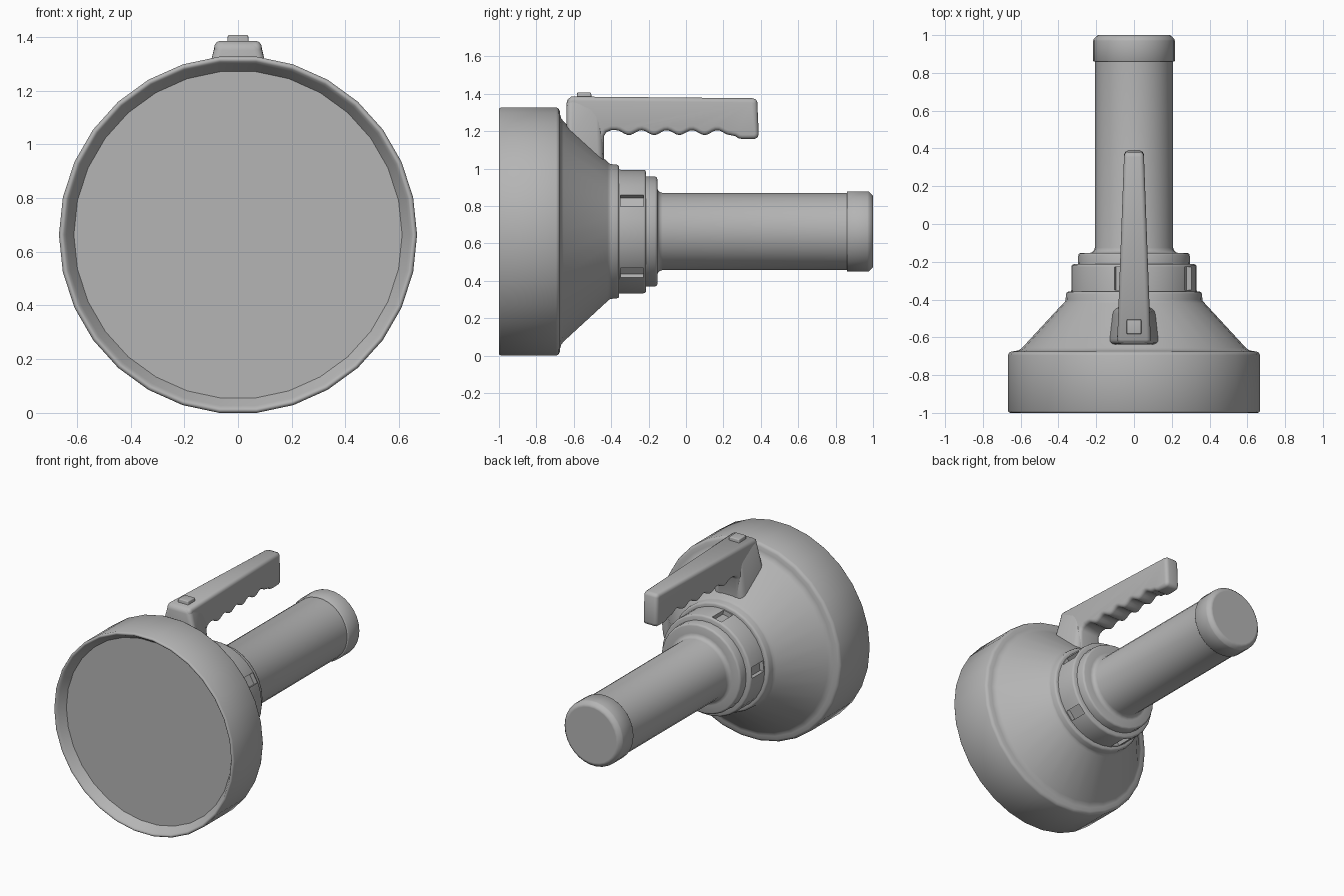
import bpy, bmesh
from math import sin, cos, pi, radians

if "Cube" in bpy.data.objects:
    bpy.data.objects.remove(bpy.data.objects["Cube"])

SIDES = 30
R = 0.667
CZ = R * cos(pi / SIDES)      # height of the lamp axis

# Mid grey finish shared by all parts
grey = bpy.data.materials.new("mid_grey")
grey.diffuse_color = (0.46, 0.46, 0.46, 1)
grey.use_nodes = True
grey.node_tree.nodes["Principled BSDF"].inputs["Base Color"].default_value = grey.diffuse_color


def finish(bm, name, angle=35):
    bmesh.ops.recalc_face_normals(bm, faces=bm.faces[:])
    me = bpy.data.meshes.new(name)
    bm.to_mesh(me)
    bm.free()
    me.materials.append(grey)
    ob = bpy.data.objects.new(name, me)
    bpy.context.collection.objects.link(ob)
    bpy.ops.object.select_all(action='DESELECT')
    ob.select_set(True)
    bpy.context.view_layer.objects.active = ob
    bpy.ops.object.shade_smooth_by_angle(angle=radians(angle))
    return ob


def lathe(profile, cap_start=False, cap_end=False):
    """Revolve (y, radius) points around the lamp axis; returns bmesh and face grid."""
    bm = bmesh.new()
    rings = []
    for y, r in profile:
        rings.append([bm.verts.new((r * cos(2 * pi * i / SIDES), y,
                                    CZ + r * sin(2 * pi * i / SIDES))) for i in range(SIDES)])
    grid = []
    for a, b in zip(rings, rings[1:]):
        grid.append([bm.faces.new((a[i], a[(i + 1) % SIDES], b[(i + 1) % SIDES], b[i]))
                     for i in range(SIDES)])
    if cap_start:
        bm.faces.new(rings[0])
    if cap_end:
        bm.faces.new(rings[-1])
    return bm, grid


# Lamp head: recessed lens seat, rim, drum, cone and rear collar
bm, _ = lathe([(-0.94, 0.61), (-0.985, 0.64), (-0.996, 0.648), (-1.0, 0.655), (-0.998, 0.662),
               (-0.99, R), (-0.695, R), (-0.682, 0.662), (-0.675, 0.648), (-0.672, 0.625),
               (-0.667, 0.608), (-0.655, 0.592),
               (-0.42, 0.375), (-0.41, 0.365), (-0.40, 0.362), (-0.37, 0.36),
               (-0.36, 0.355), (-0.357, 0.345), (-0.357, 0.28)], cap_end=True)
finish(bm, "lamp_head", 60)

# Lens disc
bm, _ = lathe([(-0.942, 0.615), (-0.93, 0.615)], True, True)
finish(bm, "lens")

# Locking ring with five pockets
bm, grid = lathe([(-0.36, 0.28), (-0.36, 0.333), (-0.35, 0.332), (-0.227, 0.332),
                  (-0.218, 0.329), (-0.213, 0.32), (-0.213, 0.27)], True, True)
pockets = [grid[2][(2 + 6 * k) % SIDES] for k in range(5)]
ext = bmesh.ops.extrude_discrete_faces(bm, faces=pockets)
for f in ext["faces"]:
    c = f.calc_center_median()
    rad = ((c.x ** 2) + (c.z - CZ) ** 2) ** 0.5
    for v in f.verts:
        v.co.x -= 0.03 * c.x / rad
        v.co.z -= 0.03 * (c.z - CZ) / rad
finish(bm, "locking_ring", 50)

# Body tube with stepped shoulder
bm, _ = lathe([(-0.22, 0.297), (-0.165, 0.295), (-0.157, 0.291), (-0.153, 0.282),
               (-0.153, 0.235), (-0.15, 0.222), (-0.14, 0.212), (-0.125, 0.207),
               (0.87, 0.206)], True, True)
finish(bm, "body_tube", 60)

# Tail cap with chamfered end
bm, _ = lathe([(0.86, 0.20), (0.86, 0.213), (0.864, 0.216), (0.97, 0.216), (0.978, 0.214),
               (0.994, 0.199), (1.0, 0.19), (1.0, 0.182)], True, True)
finish(bm, "tail_cap", 60)

# Grip: side outline with finger scallops, tapering to the rear
outline = [(-0.635, 1.18), (-0.635, 1.355), (-0.63, 1.372), (-0.612, 1.385), (0.355, 1.376),
           (0.374, 1.37), (0.381, 1.355), (0.389, 1.185), (0.384, 1.168), (0.367, 1.158),
           (0.30, 1.158), (0.28, 1.162), (0.262, 1.174)]
n = 40
for i in range(n + 1):
    y = 0.235 + (-0.372 - 0.235) * i / n
    outline.append((y, 1.192 - 0.013 * cos(2 * pi * (y + 0.305) / 0.135)))
outline += [(-0.40, 1.205), (-0.425, 1.195), (-0.438, 1.175), (-0.44, 1.0)]


def half_width(y):
    return 0.066 - 0.037 * y


bm = bmesh.new()
left = [bm.verts.new((-half_width(y), y, z)) for y, z in outline]
right = [bm.verts.new((half_width(y), y, z)) for y, z in outline]
caps = [bm.faces.new(left), bm.faces.new(right[::-1])]
for i in range(len(outline)):
    j = (i + 1) % len(outline)
    bm.faces.new((left[i], right[i], right[j], left[j]))
bmesh.ops.recalc_face_normals(bm, faces=bm.faces[:])
rim = [e for f in caps for e in f.edges]
bmesh.ops.bevel(bm, geom=rim, offset=0.023, segments=4, profile=0.5, affect='EDGES')
finish(bm, "grip", 60)


def block(name, bottom, top, bevel):
    """Mirrored hexahedron from (half width, y, z) corners: front then rear."""
    bm = bmesh.new()
    lo, hi = [[bm.verts.new(p) for p in
               ((-f[0], f[1], f[2]), (f[0], f[1], f[2]), (r[0], r[1], r[2]), (-r[0], r[1], r[2]))]
              for f, r in (bottom, top)]
    bm.faces.new(lo[::-1])
    bm.faces.new(hi)
    for i in range(4):
        j = (i + 1) % 4
        bm.faces.new((lo[i], lo[j], hi[j], hi[i]))
    bmesh.ops.bevel(bm, geom=bm.edges[:], offset=bevel, segments=4, profile=0.5, affect='EDGES')
    return finish(bm, name, 60)


# Flared foot joining the grip to the cone
block("grip_foot", ((0.145, -0.638, 1.18), (0.112, -0.44, 1.0)),
      ((0.084, -0.638, 1.384), (0.068, -0.45, 1.372)), 0.033)

# Switch button on top of the grip
block("switch_button", ((0.04, -0.584, 1.36), (0.04, -0.505, 1.36)),
      ((0.038, -0.582, 1.408), (0.038, -0.507, 1.406)), 0.006)
